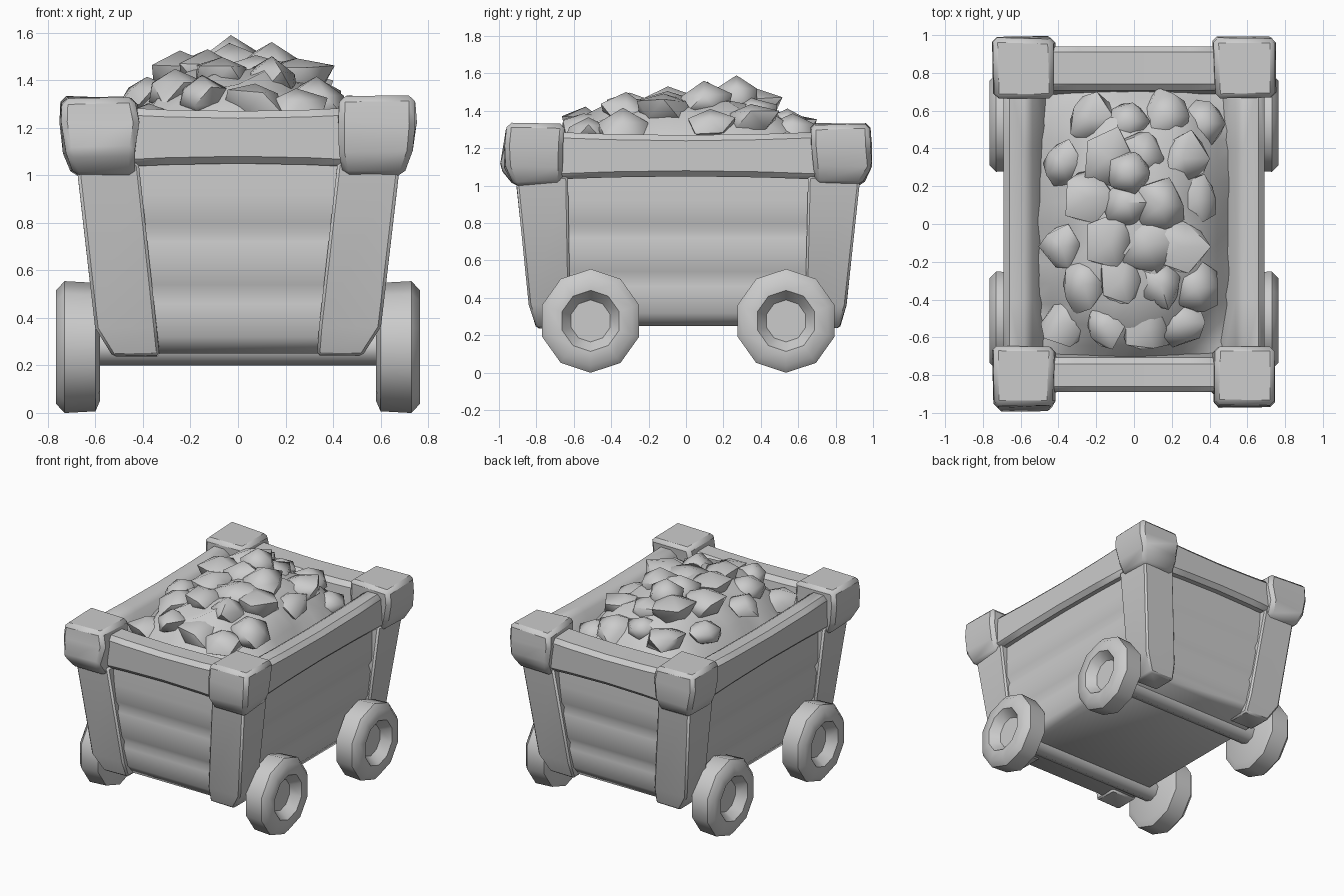
import bpy, bmesh, math, random
from mathutils import Vector

if "Cube" in bpy.data.objects:
    bpy.data.objects.remove(bpy.data.objects["Cube"])

random.seed(4)


def finish(name, bm, bevel=0.0, angle=40):
    bmesh.ops.recalc_face_normals(bm, faces=bm.faces)
    me = bpy.data.meshes.new(name)
    bm.to_mesh(me)
    bm.free()
    ob = bpy.data.objects.new(name, me)
    bpy.context.collection.objects.link(ob)
    if bevel:
        m = ob.modifiers.new("bevel", 'BEVEL')
        m.width = bevel
        m.segments = 1
        m.limit_method = 'ANGLE'
    bpy.ops.object.select_all(action='DESELECT')
    bpy.context.view_layer.objects.active = ob
    ob.select_set(True)
    bpy.ops.object.shade_smooth_by_angle(angle=math.radians(angle))
    return ob


def loft(bm, rings):
    """Skin closed rings of points and cap both ends."""
    vs = [[bm.verts.new(p) for p in r] for r in rings]
    n = len(vs[0])
    for a, b in zip(vs, vs[1:]):
        for i in range(n):
            bm.faces.new((a[i], a[(i + 1) % n], b[(i + 1) % n], b[i]))
    bm.faces.new(vs[0])
    bm.faces.new(vs[-1])


def rect(x0, x1, y0, y1, z):
    return [(x0, y0, z), (x1, y0, z), (x1, y1, z), (x0, y1, z)]


def block(name, rects, bevel=0.03, jitter=0.0, angle=70):
    bm = bmesh.new()
    loft(bm, [rect(*r) for r in rects])
    for v in bm.verts:
        v.co += Vector([random.uniform(-jitter, jitter) for _ in range(3)])
    return finish(name, bm, bevel, angle)


# Tapered tub with shallow plank grooves
tub = []
for z, inset in [(.25, .06), (.32, .01), (.46, 0), (.50, .02), (.54, 0),
                 (.72, 0), (.76, .02), (.80, 0), (.92, .01), (1.06, .03)]:
    t = (z - .25) / .8
    hx, hy = .57 + .085 * t - inset, .805 + .08 * t - inset
    tub.append((-hx, hx, -hy + .01, hy + .015, z))
block("tub", tub, 0, 0, 60)

for sx in (-1, 1):
    for sy in (-1, 1):
        side = ("left" if sx < 0 else "right") + ("_front" if sy < 0 else "_back")
        oy = .0 if sy < 0 else .02

        def corner(xa, xb, ya, yb, z):
            x, y = sorted((sx * xa, sx * xb)), sorted((sy * ya + oy, sy * yb + oy))
            return (*x, *y, z)

        # Corner post and chunky cap block
        block("post_" + side, [corner(.33, .525, .62, .80, .24),
                               corner(.34, .60, .62, .84, .36),
                               corner(.42, .68, .63, .91, 1.05)], .012, .003)
        tip = 1.0 if (sx < 0 and sy < 0) else .97
        block("cap_" + side, [corner(.44, .69, .67, .92, 1.0),
                              corner(.43, .73, .655, tip, 1.10),
                              corner(.42, .75, .65, .97, 1.22),
                              corner(.43, .74, .65, .96, 1.33)], .025, .008)


# Rim beams, sagging slightly in the middle, inner side sloping to the ore
def beam(name, a0, a1, outer, inner, along_x, slope):
    bm = bmesh.new()
    rings = []
    s = slope if inner > outer else -slope
    for i in range(5):
        u = i / 4
        sag = .02 * math.sin(math.pi * u)
        p = a0 + (a1 - a0) * u
        prof = [(outer, 1.03 + sag), (inner + s, 1.03 + sag),
                (inner, 1.29 - sag), (outer, 1.29 - sag)]
        rings.append([(p, q, z) if along_x else (q, p, z) for q, z in prof])
    loft(bm, rings)
    finish(name, bm, .03, 70)


beam("rim_front", -.6, .6, -.89, -.71, True, .03)
beam("rim_back", -.6, .6, .94, .71, True, .03)
beam("rim_left", -.8, .8, -.69, -.55, False, .10)
beam("rim_right", -.8, .8, .69, .55, False, .10)

# Wheels: ten-sided lathe with a dished outer face
for wy, label in ((-.51, "front"), (.535, "back")):
    for sx in (-1, 1):
        bm = bmesh.new()
        rings = []
        for x, r in [(.58, .22), (.60, .265), (.73, .272), (.765, .235),
                     (.765, .16), (.70, .11)]:
            rings.append([(sx * x, wy + r * math.cos(math.tau * (k + .5) / 10),
                           .277 + r * 1.02 * math.sin(math.tau * (k + .5) / 10))
                          for k in range(10)])
        loft(bm, rings)
        finish("wheel_%s_%s" % (label, "left" if sx < 0 else "right"), bm, 0, 45)
    # Axle, mostly sunk into the tub floor
    bm = bmesh.new()
    loft(bm, [[(x, wy + .08 * math.cos(math.tau * k / 8), .275 + .075 * math.sin(math.tau * k / 8))
               for k in range(8)] for x in (-.62, .62)])
    finish("axle_" + label, bm, 0, 50)


# Ore bed: full, steep-sided mound inside the rim
def mound(x, y):
    d = min(1, abs(x / .54) ** 2.4 + abs(y / .78) ** 3)
    return 1.09 + .36 * (1 - d ** 1.3)


bm = bmesh.new()
bmesh.ops.create_grid(bm, x_segments=10, y_segments=14, size=1)
for v in bm.verts:
    x, y = v.co.x * .55, v.co.y * .76
    v.co = Vector((x, y + .01, mound(x, y) + random.uniform(-.03, .03)))
finish("ore_bed", bm, 0, 60)

# Ore lumps: irregular low-poly rocks half buried in the mound
bm = bmesh.new()
for row in range(6):
    for col in range(4):
        x = (col - 1.5 + (.25 if row % 2 else -.25)) * .205 + random.uniform(-.03, .03)
        y = (row - 2.5) * .215 + .015 + random.uniform(-.03, .03)
        size = random.uniform(.12, .17)
        c = Vector((x, y, mound(x, y) - .02 + random.uniform(-.03, .03)))
        for v in bmesh.ops.create_icosphere(bm, subdivisions=1, radius=1)["verts"]:
            k = size * random.uniform(.75, 1.15)
            v.co = c + Vector((v.co.x * k, v.co.y * k * 1.1, v.co.z * k * .7))
# One tall lump at the crest
for v in bmesh.ops.create_icosphere(bm, subdivisions=1, radius=.13)["verts"]:
    v.co = Vector((v.co.x - .03, v.co.y + .27, v.co.z + 1.46))
finish("ore_lumps", bm, 0, 55)
